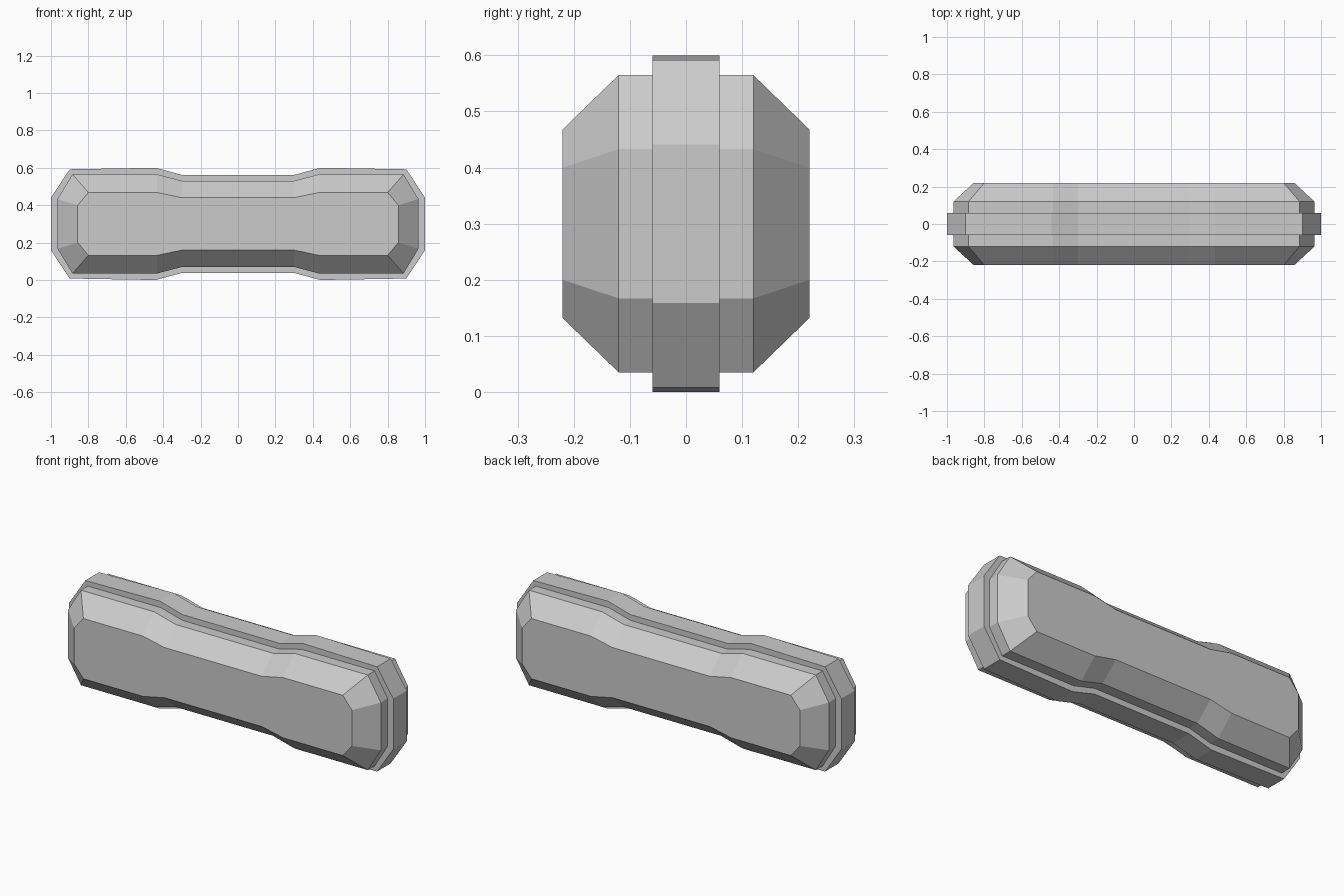
import bpy, bmesh

if "Cube" in bpy.data.objects:
    bpy.data.objects.remove(bpy.data.objects["Cube"])

MID_Z = 0.3


def outline(quarter):
    """Mirror a quarter profile (x, height above mid line) into a closed loop."""
    top = quarter + [(-x, h) for x, h in reversed(quarter)]
    bottom = [(x, -h) for x, h in reversed(top)]
    return [(x, MID_Z + h) for x, h in top + bottom]


def loft(name, rings):
    """Skin a list of (y, outline) rings and cap both ends."""
    bm = bmesh.new()
    loops = [[bm.verts.new((x, y, z)) for x, z in pts] for y, pts in rings]
    for a, b in zip(loops, loops[1:]):
        n = len(a)
        for i in range(n):
            j = (i + 1) % n
            bm.faces.new((a[i], a[j], b[j], b[i]))
    bm.faces.new(loops[0])
    bm.faces.new(loops[-1])
    bmesh.ops.recalc_face_normals(bm, faces=bm.faces)
    mesh = bpy.data.meshes.new(name)
    bm.to_mesh(mesh)
    bm.free()
    obj = bpy.data.objects.new(name, mesh)
    bpy.context.collection.objects.link(obj)
    return obj


# Quarter profiles: end corner, top corner, start of waist, waist
band = outline([(1.0, 0.141), (0.9, 0.292), (0.44, 0.3), (0.3, 0.262)])
rim = outline([(0.965, 0.133), (0.885, 0.265), (0.433, 0.265), (0.3, 0.23)])
face = outline([(0.857, 0.1), (0.80, 0.168), (0.433, 0.168), (0.3, 0.14)])

# Raised band around the middle
loft("centre_band", [(-0.06, band), (0.06, band)])

# Waisted body with bevelled front and back
loft("bevelled_body", [(-0.22, face), (-0.12, rim), (0.12, rim), (0.22, face)])
